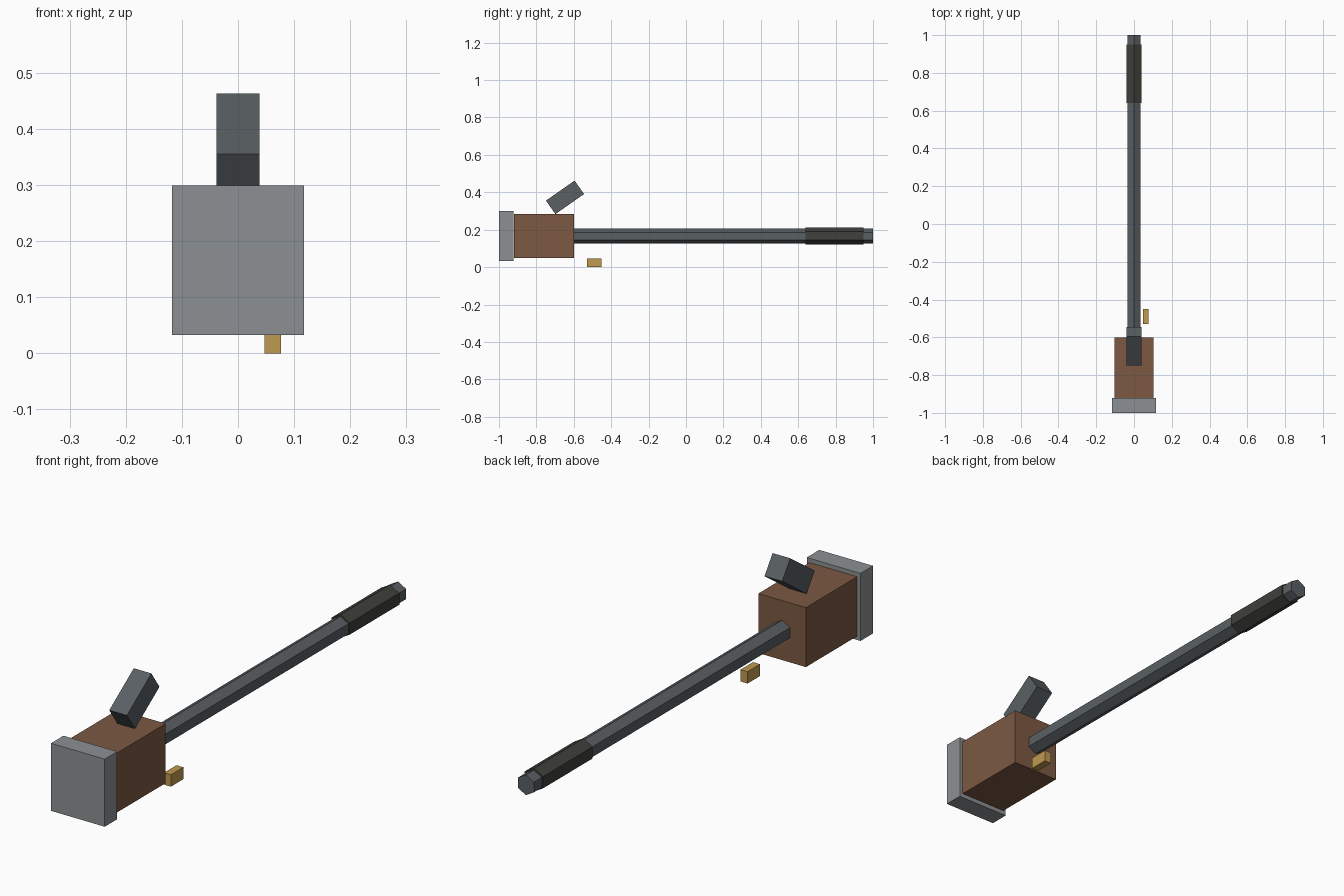
import bpy, bmesh
from math import cos, sin, pi, radians

if "Cube" in bpy.data.objects:
    bpy.data.objects.remove(bpy.data.objects["Cube"])


def material(name, rgb):
    m = bpy.data.materials.new(name)
    m.diffuse_color = (*rgb, 1)
    m.use_nodes = True
    m.node_tree.nodes["Principled BSDF"].inputs["Base Color"].default_value = m.diffuse_color
    return m


def finish(name, bm, mat):
    bmesh.ops.recalc_face_normals(bm, faces=bm.faces)
    mesh = bpy.data.meshes.new(name)
    bm.to_mesh(mesh)
    bm.free()
    mesh.materials.append(mat)
    ob = bpy.data.objects.new(name, mesh)
    bpy.context.collection.objects.link(ob)
    return ob


def box(name, centre, size, mat, tilt=0):
    bm = bmesh.new()
    bmesh.ops.create_cube(bm, size=1)
    bmesh.ops.scale(bm, vec=size, verts=bm.verts)
    ob = finish(name, bm, mat)
    ob.location = centre
    ob.rotation_euler.x = radians(tilt)
    return ob


def hex_bar(name, y0, y1, radius, z, mat):
    """Six-sided bar along y with an edge on top."""
    bm = bmesh.new()
    ring = [bm.verts.new((radius * cos(pi / 2 + i * pi / 3), y0,
                          z + radius * sin(pi / 2 + i * pi / 3))) for i in range(6)]
    face = bm.faces.new(ring)
    ext = bmesh.ops.extrude_face_region(bm, geom=[face], use_keep_orig=True)
    verts = [g for g in ext["geom"] if isinstance(g, bmesh.types.BMVert)]
    bmesh.ops.translate(bm, vec=(0, y1 - y0, 0), verts=verts)
    return finish(name, bm, mat)


wood = material("wood", (0.2, 0.1, 0.055))
steel = material("steel", (0.26, 0.28, 0.29))
dark_steel = material("dark_steel", (0.1, 0.115, 0.125))
rubber = material("rubber", (0.05, 0.052, 0.045))
brass = material("brass", (0.52, 0.32, 0.08))

AXIS_Z = 0.166

# Block with its end plate
box("wooden_block", (0, -0.76, AXIS_Z), (0.208, 0.32, 0.235), wood)
box("end_plate", (0, -0.961, AXIS_Z), (0.235, 0.078, 0.267), steel)

# Long shaft with sleeve grip
hex_bar("shaft", -0.6, 1.0, 0.04, AXIS_Z, dark_steel)
hex_bar("grip_sleeve", 0.64, 0.95, 0.046, AXIS_Z + 0.001, rubber)

# Tilted lever on top and small brass catch below
box("tilted_lever", (0, -0.647, 0.373), (0.077, 0.187, 0.088), dark_steel, tilt=35)
box("brass_catch", (0.062, -0.49, 0.0235), (0.03, 0.078, 0.047), brass)
